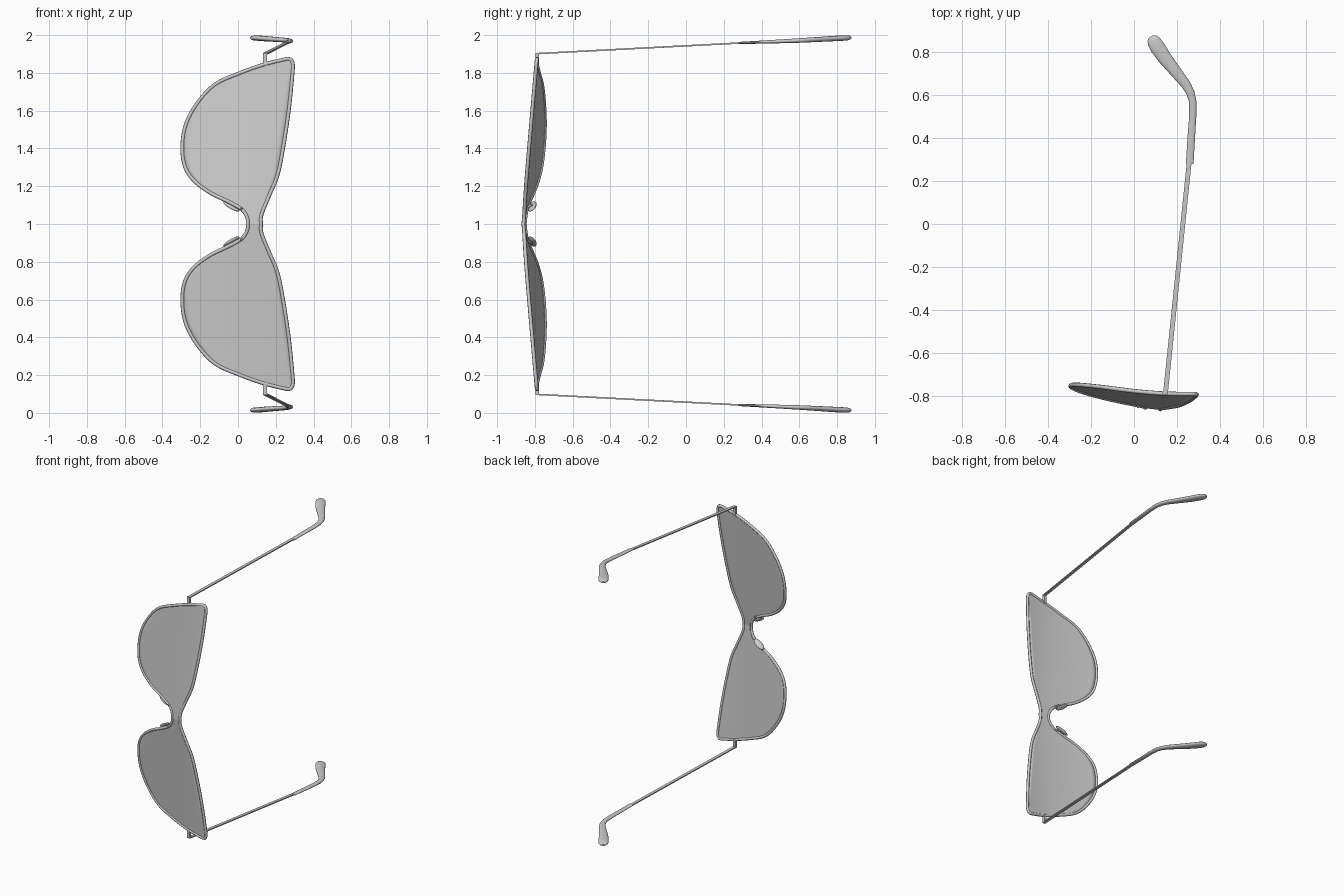
import bpy, bmesh, math
from mathutils import Vector

if "Cube" in bpy.data.objects:
    bpy.data.objects.remove(bpy.data.objects["Cube"])

# All parts are modelled around z = 1, which is the mirror plane of the glasses
CZ = 1.0

# Lens outline (x, height above mirror plane): lower edge and brow edge
LOWER = [(.052, 0), (.048, .035), (.02, .078), (-.05, .118), (-.145, .164), (-.232, .229),
         (-.281, .305), (-.295, .41), (-.276, .527), (-.213, .643), (-.12, .74),
         (.012, .80), (.14, .845), (.262, .875)]
BROW = [(.122, 0), (.125, .05), (.165, .15), (.21, .26), (.242, .42), (.27, .61),
        (.289, .80), (.29, .85), (.278, .873)]


def wrap(x, dz):
    """Depth of the curved lens surface."""
    w = .17 - x
    u = (w + math.sqrt(w * w + .006)) / 2
    return -.868 + .088 * abs(dz) + .09 * u + .17 * u * u


def smooth(pts, n=5):
    """Catmull-Rom sampling; the start is mirrored over the symmetry plane."""
    p = [Vector(q) for q in [(pts[1][0], -pts[1][1])] + pts + [pts[-1]]]
    out = []
    for i in range(1, len(p) - 2):
        a, b, c, d = p[i - 1:i + 3]
        for k in range(n):
            t = k / n
            out.append(.5 * (2 * b + (c - a) * t + (2 * a - 5 * b + 4 * c - d) * t * t
                             + (3 * b - a - 3 * c + d) * t ** 3))
    return out + [p[-2]]


def at_height(path, z):
    for a, b in zip(path, path[1:]):
        if z <= b.y:
            t = (z - a.y) / max(b.y - a.y, 1e-6)
            return a.x + (b.x - a.x) * max(0, min(1, t))
    return path[-1].x


def add_mesh(name, bm, angle=40, mirror=True):
    bmesh.ops.recalc_face_normals(bm, faces=bm.faces)
    me = bpy.data.meshes.new(name)
    bm.to_mesh(me)
    bm.free()
    ob = bpy.data.objects.new(name, me)
    ob.location.z = CZ
    bpy.context.collection.objects.link(ob)
    if mirror:
        m = ob.modifiers.new("Mirror", 'MIRROR')
        m.use_axis = (False, False, True)
        m.use_clip = True
    bpy.ops.object.select_all(action='DESELECT')
    bpy.context.view_layer.objects.active = ob
    ob.select_set(True)
    bpy.ops.object.shade_smooth_by_angle(angle=math.radians(angle))
    return ob


def loft(name, stations, sides, angle=40):
    """Sweep a section along (x, y, dz, width, thickness) stations; thickness is along z."""
    bm = bmesh.new()
    pts = [Vector(s[:3]) for s in stations]
    rings = []
    for i, s in enumerate(stations):
        d = (pts[min(i + 1, len(pts) - 1)] - pts[max(i - 1, 0)]).normalized()
        side = d.cross(Vector((0, 0, 1))).normalized()
        up = side.cross(d)
        r = math.sqrt(2) if sides == 4 else 1
        ring = []
        for k in range(sides):
            a = 2 * math.pi * (k + .5) / sides
            ring.append(bm.verts.new(pts[i] + side * math.cos(a) * s[3] / 2 * r
                                     + up * math.sin(a) * s[4] / 2 * r))
        rings.append(ring)
    for a, b in zip(rings, rings[1:]):
        for k in range(sides):
            bm.faces.new((a[k], a[(k + 1) % sides], b[(k + 1) % sides], b[k]))
    bm.faces.new(rings[0])
    bm.faces.new(rings[-1])
    return add_mesh(name, bm, angle)


def tube(name, pts, radius, cyclic=False):
    cu = bpy.data.curves.new(name, 'CURVE')
    cu.dimensions = '3D'
    cu.bevel_depth = radius
    cu.bevel_resolution = 2
    cu.use_fill_caps = True
    sp = cu.splines.new('POLY')
    sp.points.add(len(pts) - 1)
    for q, p in zip(sp.points, pts):
        q.co = (*p, 1)
    sp.use_cyclic_u = cyclic
    ob = bpy.data.objects.new(name, cu)
    ob.location.z = CZ
    bpy.context.collection.objects.link(ob)
    return ob


lower, brow = smooth(LOWER), smooth(BROW)

# One-piece lens shield, rows running from lower edge to brow
bm = bmesh.new()
cols, rows = 16, []
for p in lower:
    xr = at_height(brow, p.y)
    rows.append([bm.verts.new((x, wrap(x, p.y), p.y))
                 for x in (p.x + (xr - p.x) * k / cols for k in range(cols + 1))])
for a, b in zip(rows, rows[1:]):
    for k in range(cols):
        bm.faces.new((a[k], a[k + 1], b[k + 1], b[k]))
lens = add_mesh("lens_shield", bm)
sol = lens.modifiers.new("Thickness", 'SOLIDIFY')
sol.thickness = .006
sol.offset = 0

# Thin wire rim all the way round
half = lower + brow[::-1]
loop = half + [Vector((p.x, -p.y)) for p in half[::-1][1:-1]]
tube("rim", [(p.x, wrap(p.x, p.y), p.y) for p in loop], .010, True)

# Hinge blocks at the outer ends
bm = bmesh.new()
bmesh.ops.create_cube(bm, size=1)
bmesh.ops.scale(bm, vec=(.02, .018, .065), verts=bm.verts)
bmesh.ops.translate(bm, vec=(.143, -.787, .872), verts=bm.verts)
add_mesh("hinge", bm)

# Flat temple arms
loft("temple_arm", [(.146, -.79, .902, .022, .008), (.26, .32, .96, .022, .008)], 4)

# Rounded ear tips, bent and widening to the end
loft("ear_tip", [(.259, .28, .958, .036, .012), (.266, .40, .963, .036, .016),
                 (.273, .50, .967, .034, .020), (.273, .57, .970, .035, .023),
                 (.262, .61, .972, .040, .024), (.242, .648, .974, .046, .025),
                 (.20, .70, .977, .054, .026), (.146, .768, .981, .066, .028),
                 (.11, .82, .984, .072, .029), (.093, .847, .985, .066, .028),
                 (.083, .863, .986, .048, .022), (.078, .871, .986, .024, .012)], 14, 50)

# Nose pads and their wire stems
bm = bmesh.new()
bmesh.ops.create_uvsphere(bm, u_segments=16, v_segments=10, radius=1)
bmesh.ops.scale(bm, vec=(.05, .024, .011), verts=bm.verts)
along = Vector((-.85, .18, .5)).normalized()
flat = along.cross(Vector((0, 1, .45))).normalized()
across = flat.cross(along)
for v in bm.verts:
    v.co = Vector((-.035, -.815, .093)) + along * v.co.x + across * v.co.y + flat * v.co.z
add_mesh("nose_pad", bm, 60)
for s in (1, -1):
    tube("nose_pad_stem", [(.02, -.853, .08 * s), (.012, -.835, .09 * s),
                           (-.01, -.82, .1 * s), (-.035, -.815, .098 * s)], .006)
